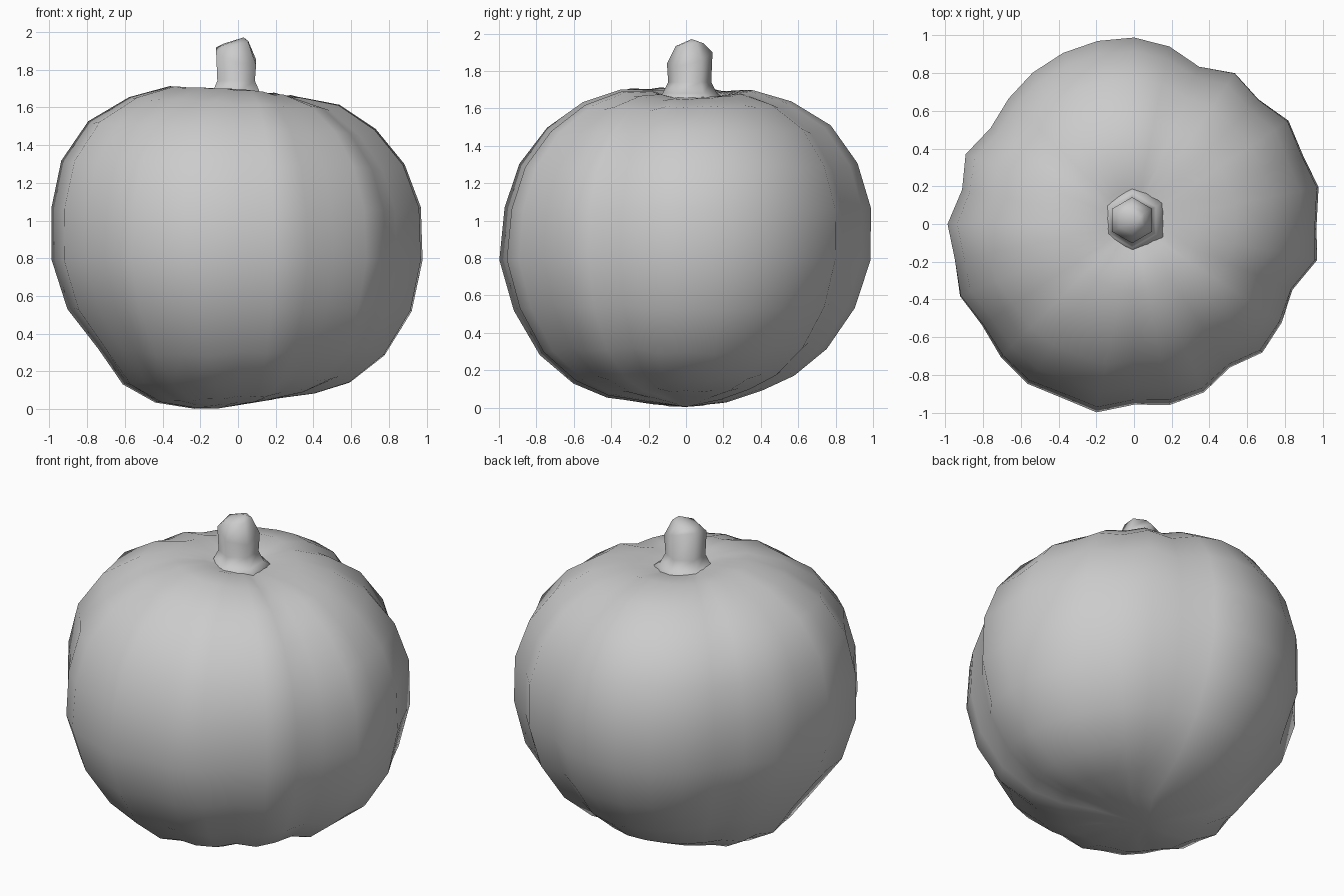
import bpy
from math import sin, cos, radians, tau
from mathutils import Vector

default_cube = bpy.data.objects.get("Cube")
if default_cube:
    bpy.data.objects.remove(default_cube, do_unlink=True)

# One plain grey for everything
grey = bpy.data.materials.new("plain grey")
grey.use_nodes = True
grey_value = (0.6, 0.6, 0.6, 1)
grey.diffuse_color = grey_value
grey.node_tree.nodes["Principled BSDF"].inputs["Base Color"].default_value = grey_value


def lofted_object(name, bottom, rings, top):
    """Join closed rings of points into a smooth skin with a point at each end."""
    count = len(rings[0])
    points = [bottom] + [point for ring in rings for point in ring] + [top]
    last = len(points) - 1
    faces = []
    for i in range(count):
        j = (i + 1) % count
        faces.append((0, 1 + j, 1 + i))
        for row in range(len(rings) - 1):
            low = 1 + row * count
            high = low + count
            faces.append((low + i, low + j, high + j, high + i))
        final = last - count
        faces.append((final + i, final + j, last))
    mesh = bpy.data.meshes.new(name)
    mesh.from_pydata(points, [], faces)
    mesh.materials.append(grey)
    mesh.shade_smooth()
    mesh.update()
    obj = bpy.data.objects.new(name, mesh)
    bpy.context.collection.objects.link(obj)
    return obj


# Body: percent distance from the core at each elevation, towards four sides
CORE = Vector((0, 0, 0.86))
elevations = [-75, -62, -50, -36, -20, -4, 12, 26, 40, 54, 67, 77, 84]
toward_left = [83, 88, 94, 98, 100, 100, 101, 100, 97, 93, 86, 82, 80]
toward_right = [89, 94, 96, 93, 98, 101, 103, 106, 105, 99, 93, 86, 81]
toward_front = [86, 91, 95, 98, 99, 101, 100, 100, 98, 95, 91, 86, 80]
toward_back = [86, 87, 90, 93, 96, 99, 101, 102, 101, 96, 91, 83, 79]

# Uneven ribs, as percent of the full radius, counter-clockwise from the left
ribs = [97, 100, 97, 99, 94, 97, 91, 97, 100, 100, 99, 97, 94, 91, 96, 92,
        98, 96, 99, 96, 99, 101, 99, 101, 95, 97, 96, 91, 96, 94, 91, 99]


def body_ring(row):
    lift = radians(elevations[row])
    ring = []
    for i, rib in enumerate(ribs):
        turn = tau * i / len(ribs)
        c, s = cos(turn), sin(turn)
        side = toward_left if c > 0 else toward_right
        end = toward_back if s > 0 else toward_front
        reach = (side[row] * c * c + end[row] * s * s) / 100
        reach *= 1 + (rib / 100 - 1) * cos(lift) ** 1.5
        ring.append(CORE + reach * Vector((c * cos(lift), s * cos(lift), sin(lift))))
    return ring


lofted_object("pumpkin_body", Vector((-0.1, 0, 0.005)),
              [body_ring(row) for row in range(len(elevations))],
              Vector((0, 0, 1.64)))


# Stem: flared foot, straight neck and a slanted six-sided cap
def stem_ring(radius, height, slant_x=0.0, slant_y=0.0, sides=6):
    ring = []
    for i in range(sides):
        turn = tau * (i + 0.5) / sides
        x, y = radius * cos(turn), radius * sin(turn)
        ring.append(Vector((x - 0.01, y + 0.02, height + slant_x * x + slant_y * y)))
    return ring


lofted_object("stem", Vector((0, 0, 1.58)),
              [stem_ring(0.22, 1.64), stem_ring(0.145, 1.68),
               stem_ring(0.115, 1.74),
               stem_ring(0.122, 1.87, -0.3, 0.25),
               stem_ring(0.075, 1.94, 0.1, 0.1)],
              Vector((0.03, 0.03, 1.97)))
